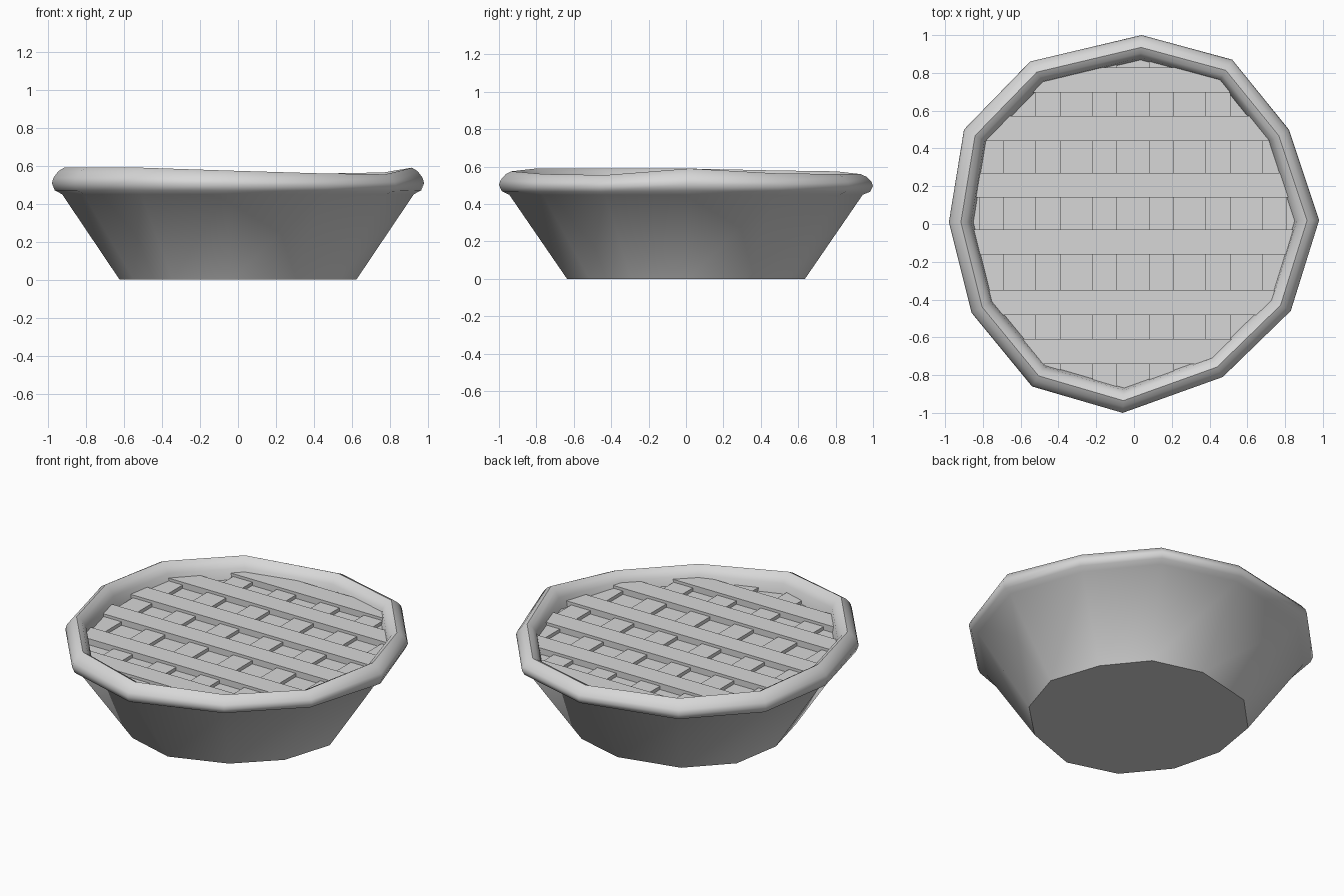
import bpy, bmesh, math

cube = bpy.data.objects.get("Cube")
if cube:
    bpy.data.objects.remove(cube, do_unlink=True)

GREY = (0.68, 0.68, 0.68, 1.0)
clay = bpy.data.materials.new("plain grey")
clay.use_nodes = True
clay.diffuse_color = GREY
clay.node_tree.nodes["Principled BSDF"].inputs["Base Color"].default_value = GREY

# Hand-shaped twelve-sided outline: x, y, crust top height
OUTLINE = [(0.04, 1.0, .56), (-0.55, 0.86, .575), (-0.90, 0.50, .58),
           (-0.98, 0.01, .59), (-0.86, -0.47, .59), (-0.54, -0.86, .59),
           (-0.06, -1.0, .575), (0.47, -0.81, .56), (0.83, -0.46, .555),
           (0.98, 0.02, .59), (0.82, 0.50, .565), (0.52, 0.87, .56)]
LIP = 0.45

# Crust section: outline scale, share of the height from lip to crust top
CRUST = [(0.945, 0), (0.985, .15), (1.0, .42), (0.992, .62), (0.965, .87),
         (0.935, 1), (0.905, .87), (0.88, .58), (0.866, 0)]


def make_object(name, bm):
    bmesh.ops.recalc_face_normals(bm, faces=bm.faces)
    mesh = bpy.data.meshes.new(name)
    bm.to_mesh(mesh)
    bm.free()
    mesh.materials.append(clay)
    obj = bpy.data.objects.new(name, mesh)
    bpy.context.collection.objects.link(obj)
    return obj


def ring(bm, scale, height):
    """One loop of the outline; height is a function of the crust top."""
    return [bm.verts.new((x * scale, y * scale, height(top)))
            for x, y, top in OUTLINE]


# Dish wall and rolled crust in one loft, closed by the flat base
bm = bmesh.new()
base = ring(bm, 0.636, lambda top: 0)
bm.faces.new(base)
previous = base
for scale, share in CRUST:
    loop = ring(bm, scale, lambda top: LIP + share * (top - LIP))
    for i in range(len(loop)):
        j = (i + 1) % len(loop)
        bm.faces.new((previous[i], previous[j], loop[j], loop[i]))
    previous = loop
dish = make_object("dish_and_crust", bm)
bpy.ops.object.select_all(action='DESELECT')
dish.select_set(True)
bpy.context.view_layer.objects.active = dish
bpy.ops.object.shade_smooth_by_angle(angle=math.radians(52))

# Filling surface below the lattice
bm = bmesh.new()
bm.faces.new(ring(bm, 0.9, lambda top: 0.462))
make_object("filling", bm)


def reach(w, axis, side):
    """Where a line at w along the axis meets the middle of the rim."""
    hits = []
    for i, p in enumerate(OUTLINE):
        q = OUTLINE[i - 1]
        a, b = p[1 - axis] * 0.93, q[1 - axis] * 0.93
        if (a - w) * (b - w) <= 0:
            t = (w - a) / (b - a)
            hits.append(0.93 * (p[axis] + t * (q[axis] - p[axis])))
    return max(hits) if side > 0 else min(hits)


def strip(name, centre, axis, top):
    """A flat lattice strip whose ends are cut to lie inside the rim."""
    width, thick = 0.132, 0.04
    bm = bmesh.new()
    bmesh.ops.create_cube(bm, size=1)
    for v in bm.verts:
        w = centre + v.co.y * width
        u = reach(w, axis, v.co.x)
        z = top + (v.co.z - 0.5) * thick
        v.co = (u, w, z) if axis == 0 else (w, u, z)
    make_object(name, bm)


# Lattice: lower strips run front to back, upper strips run side to side
for i in range(6):
    strip(f"lower_strip_{i + 1}", -0.755 + 0.3 * i, 1, 0.483)
for i, y in enumerate((-0.675, -0.415, -0.095, 0.205, 0.505, 0.762)):
    strip(f"upper_strip_{i + 1}", y, 0, 0.5)
